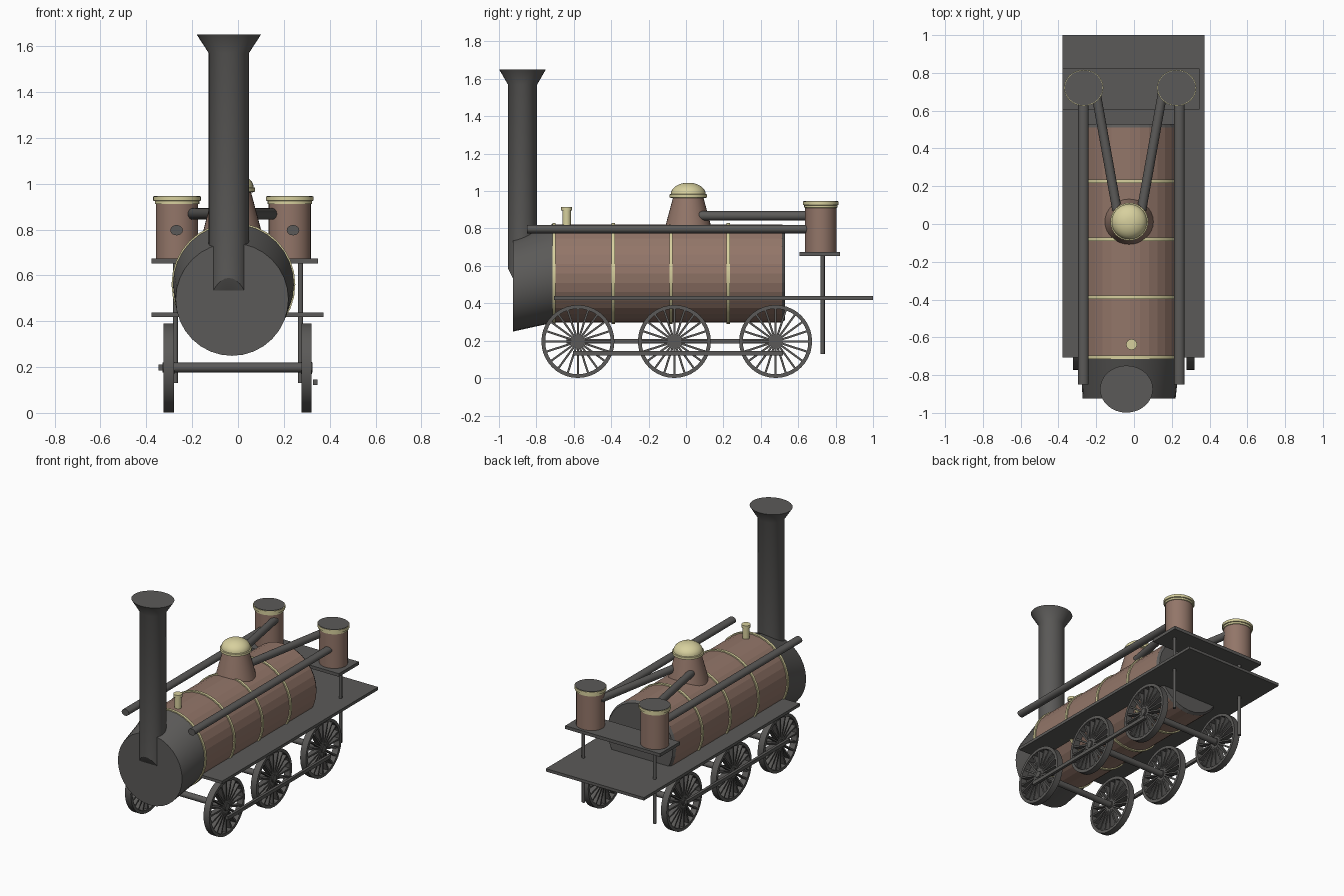
import bpy, bmesh, math
from mathutils import Vector, Matrix

cube = bpy.data.objects.get("Cube")
if cube:
    bpy.data.objects.remove(cube, do_unlink=True)


def material(name, rgb):
    m = bpy.data.materials.new(name)
    m.use_nodes = True
    m.diffuse_color = (*rgb, 1)
    m.node_tree.nodes["Principled BSDF"].inputs["Base Color"].default_value = (*rgb, 1)
    return m


IRON = material("dark_iron", (0.105, 0.102, 0.098))
COPPER = material("brown_cladding", (0.29, 0.18, 0.14))
BRASS = material("pale_brass", (0.68, 0.63, 0.34))


def finish(name, bm, mat, smooth=True):
    bmesh.ops.remove_doubles(bm, verts=bm.verts, dist=1e-5)
    bmesh.ops.recalc_face_normals(bm, faces=bm.faces)
    me = bpy.data.meshes.new(name)
    bm.to_mesh(me)
    bm.free()
    me.materials.append(mat)
    ob = bpy.data.objects.new(name, me)
    bpy.context.collection.objects.link(ob)
    if smooth:
        bpy.ops.object.select_all(action="DESELECT")
        ob.select_set(True)
        bpy.context.view_layer.objects.active = ob
        bpy.ops.object.shade_smooth_by_angle(angle=math.radians(35))
    return ob


def spin_profile(bm, profile, seg):
    """Revolve (radius, height) points about z."""
    vs = [bm.verts.new((r, 0, h)) for r, h in profile]
    es = [bm.edges.new(p) for p in zip(vs, vs[1:])]
    bmesh.ops.spin(bm, geom=vs + es, cent=(0, 0, 0), axis=(0, 0, 1),
                   angle=math.tau, steps=seg, use_duplicate=False)


def lathe(name, profile, loc, mat, axis=(0, 0, 1), scale=(1, 1, 1), seg=32, solid=True, smooth=True):
    if solid:
        profile = [(0, profile[0][1])] + profile + [(0, profile[-1][1])]
    bm = bmesh.new()
    spin_profile(bm, profile, seg)
    rot = Vector(axis).to_track_quat("Z", "Y").to_matrix().to_4x4()
    bm.transform(Matrix.Translation(loc) @ Matrix.Diagonal((*scale, 1)) @ rot)
    return finish(name, bm, mat, smooth)


def rod(name, a, b, r, mat=IRON, scale=(1, 1, 1), seg=20):
    a, b = Vector(a), Vector(b)
    return lathe(name, [(r, 0), (r, (b - a).length)], a, mat, b - a, scale, seg)


def box(name, lo, hi, mat=IRON):
    lo, hi = Vector(lo), Vector(hi)
    bm = bmesh.new()
    bmesh.ops.create_cube(bm, size=1)
    bm.transform(Matrix.Translation((lo + hi) / 2) @ Matrix.Diagonal((*(hi - lo), 1)))
    return finish(name, bm, mat, False)


MID = -0.02      # boiler centre line in x
BZ = 0.56        # boiler centre height
ALONG = (0, 1, 0)

# Boiler with an iron rear end
boiler = lathe("boiler", [(0.262, -0.71), (0.262, 0.512), (0.25, 0.53)],
               (MID, 0, BZ), COPPER, ALONG, smooth=False)
boiler.data.materials.append(IRON)
for f in boiler.data.polygons:
    if f.center.y > 0.513:
        f.material_index = 1

# Brass boiler bands
for i, y in enumerate((-0.706, -0.388, -0.08, 0.226)):
    lathe(f"boiler_band_{i + 1}", [(0.25, -0.009), (0.27, -0.009), (0.27, 0.009), (0.25, 0.009)],
          (MID, y, BZ), BRASS, ALONG, solid=False)

# Smokebox, its front end dropping below the boiler line
smokebox = lathe("smokebox", [(0.246, -0.925), (0.264, -0.712)], (MID, 0, BZ), IRON, ALONG)
for v in smokebox.data.vertices:
    if v.co.y < -0.9:
        v.co.z -= 0.065
        v.co.x -= 0.006

# Chimney with a flared top and a slanted foot
chimney = lathe("chimney", [(0.088, 0.5), (0.088, 1.57), (0.14, 1.65)],
                (-0.04, -0.874, 0), IRON, scale=(1, 0.89, 1))
for v in chimney.data.vertices:
    if v.co.z < 0.6:
        v.co.z = max(0.4, 0.588 - 2 * (v.co.y + 0.952))

# Steam dome with brass cap
dome_at = (-0.025, 0.012, 0)
lathe("steam_dome", [(0.138, 0.75), (0.115, 0.84), (0.08, 0.97)], dome_at, COPPER)
cap = [(0.093 * math.cos(t), 0.984 + 0.061 * math.sin(t))
       for t in (i * math.pi / 16 for i in range(8))]
lathe("dome_cap", [(0.09, 0.962), (0.1, 0.966), (0.1, 0.982)] + cap, dome_at, BRASS)

# Whistle
lathe("whistle", [(0.023, 0.78), (0.023, 0.895), (0.029, 0.897), (0.029, 0.916)],
      (-0.013, -0.638, 0), BRASS, seg=16)

# Deck and raised rear shelf
box("deck", (-0.378, -0.706, 0.418), (0.373, 1.0, 0.438))
box("rear_shelf", (-0.378, 0.606, 0.652), (0.348, 0.824, 0.674))

# Parts repeated on both sides
for side, s in (("right", -1), ("left", 1)):
    rod(f"{side}_side_pipe", (MID + s * 0.254 + 0.006, -0.85, 0.797),
        (MID + s * 0.254 + 0.006, 0.67, 0.797), 0.0225, scale=(1.22, 1, 1))
    rod(f"{side}_steam_pipe", (-0.025 + s * 0.052, 0.0, 0.868),
        (-0.025 + s * 0.182, 0.725, 0.868), 0.025)
    can = (MID + s * 0.246, 0.721, 0)
    squash = (1, 0.92, 1)
    lathe(f"{side}_canister", [(0.092, 0.67), (0.092, 0.935)], can, COPPER, scale=squash)
    lathe(f"{side}_canister_rim", [(0.09, 0.91), (0.097, 0.912), (0.097, 0.924), (0.104, 0.926),
                                   (0.104, 0.944), (0.09, 0.944)],
          can, BRASS, scale=squash, solid=False)
    lathe(f"{side}_canister_lid", [(0.1, 0.938), (0.1, 0.947)], can, IRON, scale=squash)
    rod(f"{side}_post", (s * 0.273, 0.731, 0.13), (s * 0.273, 0.731, 0.66), 0.011, seg=12)

# One spoked wheel, revolved about z and turned to face sideways
bm = bmesh.new()
spin_profile(bm, [(0.175, -0.022), (0.195, -0.022), (0.195, 0.022), (0.175, 0.022), (0.175, -0.022)], 40)
spin_profile(bm, [(0, -0.024), (0.026, -0.024), (0.026, 0.024), (0, 0.024)], 16)
SPOKES = 20
for i in range(SPOKES):
    m = (Matrix.Rotation(i * math.tau / SPOKES, 4, "Z") @ Matrix.Translation((0.099, 0, 0))
         @ Matrix.Diagonal((0.16, 0.011, 0.036, 1)))
    bmesh.ops.create_cube(bm, size=1, matrix=m)
bm.transform(Matrix.Rotation(math.pi / 2, 4, "Y"))
wheel = finish("wheel", bm, IRON)

# Six wheels on three axles
for pos, y in (("front", -0.578), ("middle", -0.062), ("rear", 0.479)):
    rod(f"{pos}_axle", (-0.33, y, 0.198), (0.325, y, 0.198), 0.021)
    for side, x in (("right", -0.302), ("left", 0.299)):
        w = wheel.copy()
        w.name = f"{pos}_{side}_wheel"
        w.location = (x, y, 0.196)
        bpy.context.collection.objects.link(w)
bpy.data.objects.remove(wheel, do_unlink=True)

# Coupling rods, a quarter turn apart
box("left_coupling_rod", (0.328, -0.604, 0.122), (0.347, 0.519, 0.146))
box("right_coupling_rod", (-0.347, -0.64, 0.186), (-0.328, 0.485, 0.21))
